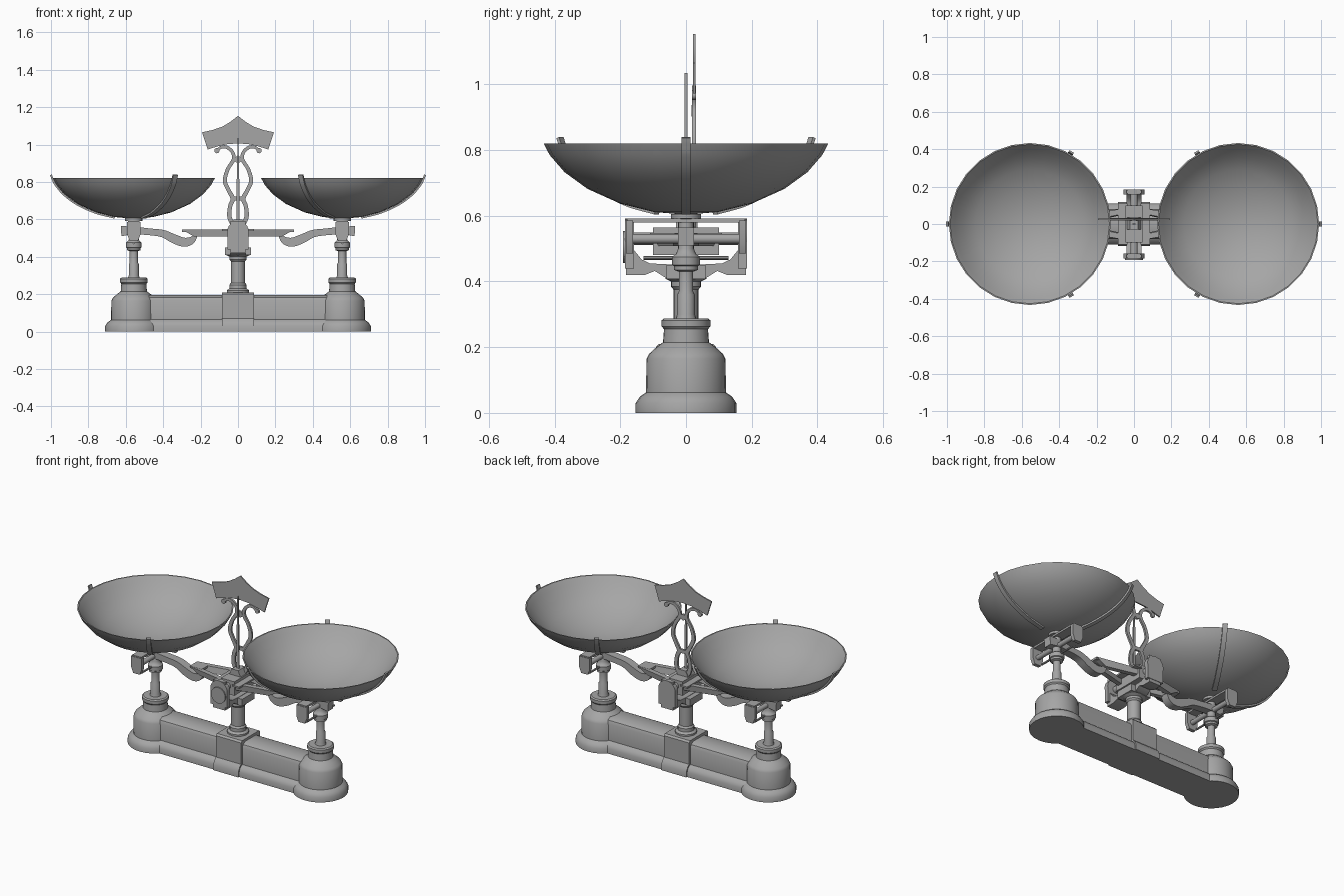
import bpy, bmesh, math
from mathutils import Vector, Matrix

old = bpy.data.objects.get("Cube")
if old:
    bpy.data.objects.remove(old, do_unlink=True)

metal = bpy.data.materials.new("grey metal")
metal.use_nodes = True
GREY = (0.38, 0.38, 0.38, 1)
metal.diffuse_color = GREY
metal.node_tree.nodes["Principled BSDF"].inputs["Base Color"].default_value = GREY
parts = []


def finish(name, bm, loc=(0, 0, 0), rot=0):
    bmesh.ops.remove_doubles(bm, verts=bm.verts, dist=1e-5)
    bmesh.ops.recalc_face_normals(bm, faces=bm.faces)
    mesh = bpy.data.meshes.new(name)
    bm.to_mesh(mesh)
    bm.free()
    mesh.materials.append(metal)
    ob = bpy.data.objects.new(name, mesh)
    ob.location = loc
    ob.rotation_euler.z = rot
    bpy.context.collection.objects.link(ob)
    parts.append(ob)
    return ob


def lathe(name, profile, loc=(0, 0, 0), steps=28):
    """Spin an (r, z) profile around the vertical axis."""
    bm = bmesh.new()
    vs = [bm.verts.new((r, 0, z)) for r, z in profile]
    es = [bm.edges.new(p) for p in zip(vs, vs[1:])]
    bmesh.ops.spin(bm, geom=vs + es, cent=(0, 0, 0), axis=(0, 0, 1),
                   angle=math.tau, steps=steps, use_duplicate=False)
    return finish(name, bm, loc)


def prism(name, pts, a, b, axis="y", loc=(0, 0, 0)):
    """Extrude an outline of (u, z) points from a to b along x or y."""
    bm = bmesh.new()
    place = (lambda u, z, d: (u, d, z)) if axis == "y" else (lambda u, z, d: (d, u, z))
    ends = [[bm.verts.new(place(u, z, d)) for u, z in pts] for d in (a, b)]
    for ring in ends:
        bm.faces.new(ring)
    n = len(pts)
    for i in range(n):
        j = (i + 1) % n
        bm.faces.new((ends[0][i], ends[0][j], ends[1][j], ends[1][i]))
    return finish(name, bm, loc)


def box(name, x, y, z):
    return prism(name, [(x[0], z[0]), (x[1], z[0]), (x[1], z[1]), (x[0], z[1])], *y)


def disc(name, x, z, r, y0, y1, n=20):
    pts = [(x + r * math.cos(math.tau * i / n), z + r * math.sin(math.tau * i / n))
           for i in range(n)]
    return prism(name, pts, y0, y1)


def smooth_path(pts, steps=5):
    """Catmull-Rom curve through the points."""
    p = [Vector(q) for q in pts]
    p = [2 * p[0] - p[1]] + p + [2 * p[-1] - p[-2]]
    out = []
    for a, b, c, d in zip(p, p[1:], p[2:], p[3:]):
        for k in range(steps):
            t = k / steps
            out.append(0.5 * (2 * b + (c - a) * t + (2 * a - 5 * b + 4 * c - d) * t * t
                              + (3 * b - a - 3 * c + d) * t ** 3))
    return out + [p[-2]]


def ribbon(name, pts, y0, y1, side=1, loc=(0, 0, 0), rot=0):
    """Strip along (x, z, half width) points, extruded in y."""
    path = smooth_path(pts)
    left, right = [], []
    for i, q in enumerate(path):
        t = path[min(i + 1, len(path) - 1)] - path[max(i - 1, 0)]
        n = Vector((-t.y, t.x)).normalized() * q.z
        left.append((side * (q.x + n.x), q.y + n.y))
        right.append((side * (q.x - n.x), q.y - n.y))
    ob = prism(name, left + right[::-1], y0, y1, loc=loc)
    ob.rotation_euler.z = rot
    return ob


PX = 0.557  # pan centre distance

# Base: straight bar with a round foot at each end
base = [(.11, 0), (.11, .03), (.1, .052), (.08, .065), (.08, .165), (.072, .183), (.05, .195)]
prism("base_bar", base + [(-y, z) for y, z in reversed(base)], -PX, PX, "x")
block = [(.118, 0), (.118, .032), (.106, .056), (.092, .07), (.092, .2), (.082, .21)]
prism("base_centre_block", block + [(-y, z) for y, z in reversed(block)], -.085, .085, "x")

foot = [(0, 0), (.153, 0), (.153, .03), (.14, .05), (.122, .062), (.12, .165),
        (.112, .18), (.09, .2), (.07, .215), (.067, .255), (.074, .263), (.074, .282),
        (.066, .288), (0, .288)]
stem = [(0, .28), (.034, .28), (.027, .3), (.027, .36), (.022, .37), (.022, .43),
        (.036, .435), (.036, .447), (.042, .45), (.042, .475), (.03, .485), (.024, .5),
        (.024, .59), (.046, .592), (.046, .606), (0, .606)]
dish = [(0, .603), (.1, .612), (.2, .637), (.3, .682), (.37, .733), (.415, .785), (.433, .82)]
shell = dish + [(.426, .82)] + [(r * .97, z + .007) for r, z in dish[-2::-1]]
strap = [(r + .002, z - .003, .005) for r, z in dish[1:]] + [(.443, .838, .005)]
shield = [(-.036, .585), (-.036, .52), (-.022, .485), (.022, .485), (.036, .52), (.036, .585)]
swan = [(-.625, .537, .027), (-.56, .54, .021), (-.47, .533, .018), (-.4, .523, .02),
        (-.345, .497, .024), (-.29, .478, .024), (-.25, .487, .02), (-.222, .517, .008)]

for side, word in ((-1, "right"), (1, "left")):
    x = side * PX
    lathe(word + "_foot", foot, (x, 0, 0))
    lathe(word + "_stem", stem, (x, 0, 0), 16)
    lathe(word + "_pan", shell, (x, 0, 0))
    # Three straps holding the pan
    for k in range(3):
        ang = (0 if side > 0 else math.pi) + k * math.tau / 3
        ribbon(word + "_pan_strap", strap, -.014, .014, loc=(x, 0, 0), rot=ang)
    # Carrier frame under the pan
    for y in (-.172, .172):
        prism(word + "_carrier_plate", shield, y - .011, y + .011, loc=(x, 0, 0))
    box(word + "_carrier_top", (x - .03, x + .03), (-.18, .18), (.58, .592))
    disc(word + "_carrier_axle", x, .53, .015, -.165, .165, 12)
    disc(word + "_carrier_rod", x, .472, .006, -.13, .13, 8)
    # Swan neck arm and the tapering beam half
    ribbon(word + "_swan_arm", swan, -.025, .025, -side)
    for s in (-1, 1):
        bm = bmesh.new()
        bmesh.ops.create_cube(bm, size=1)
        for v in bm.verts:
            outer, top, edge = v.co.x > 0, v.co.z > 0, v.co.y > 0
            v.co.x = side * ((.3 if top else .235) if outer else 0)
            v.co.y = s * ((.008 if outer else .065) + (.03 if edge else 0))
            v.co.z = .545 if top else .508
        finish(word + "_beam_bar", bm)
    prism(word + "_beam_flange", [(-.11, .538), (.11, .538), (.11, .548), (-.11, .548)],
          side * .035, side * .085, "x")
    box(word + "_beam_tip", sorted((side * .22, side * .3)), (-.035, .035), (.533, .546))

# Centre column
lathe("centre_column", [(0, .2), (.06, .2), (.06, .22), (.046, .23), (.046, .25), (.038, .26),
      (.038, .375), (.046, .385), (.046, .4), (.062, .408), (.062, .425), (0, .425)], steps=20)

# Yoke that carries the beam
yoke = [(.182, .59), (.182, .42), (.125, .42), (.095, .432), (.06, .41)]
inner = [(.05, .452), (.11, .455), (.135, .467), (.162, .5), (.162, .59)]
half = yoke[::-1] + inner[::-1]
outline = [(-y, z) for y, z in yoke] + yoke[::-1] + inner[::-1] + [(-y, z) for y, z in inner]
bar_x = .04
prism("yoke", outline, -bar_x, bar_x, "x")
box("yoke_seat", (-.07, .07), (-.06, .06), (.408, .45))
for s in (-1, 1):
    a, b = sorted((s * .158, s * .185))
    disc("yoke_end_round", 0, .535, .057, a, b, 24)
    box("yoke_end_plate", (-.055, .055), (a, b), (.44, .535))
disc("front_boss", 0, .505, .048, -.192, -.184, 24)
disc("beam_axle", 0, .53, .02, -.16, .16, 14)
box("beam_hub", (-.045, .045), (-.1, .1), (.48, .565))
prism("hub_cap", [(-.04, .56), (.04, .56), (.022, .6), (-.022, .6)], -.03, .035)

# Lyre frame
lyre = [(.02, .56, .012), (.045, .61, .012), (.042, .67, .011), (.028, .71, .012),
        (.05, .755, .011), (.07, .805, .011), (.056, .865, .01), (.024, .92, .01),
        (.03, .96, .009), (.06, .985, .009), (.09, .985, .008), (.113, .968, .007)]
for s in (-1, 1):
    ribbon("lyre_side", lyre, .019, .031, s)
    disc("lyre_curl", s * .113, .967, .014, .019, .031, 12)
box("lyre_waist", (-.025, .025), (.019, .031), (.7, .722))
disc("lyre_knot", 0, .92, .018, .017, .031, 12)

# Crest plate on top of the lyre
crest = [(0, 1.153), (.04, 1.122), (.085, 1.095), (.135, 1.078), (.192, 1.065),
         (.162, .973), (.11, .99), (.055, 1.002), (0, 1.006)]
prism("crest_plate", crest + [(-x, z) for x, z in crest[-2:0:-1]], .021, .029)

# Pointer needle
prism("needle", [(-.009, .57), (.009, .57), (.007, .8), (.002, 1.035), (-.002, 1.035),
                 (-.007, .8)], -.004, .004)

# Smooth shading with sharp edges kept
bpy.ops.object.select_all(action="DESELECT")
for ob in parts:
    ob.select_set(True)
bpy.context.view_layer.objects.active = parts[0]
bpy.ops.object.shade_smooth_by_angle(angle=math.radians(35))
